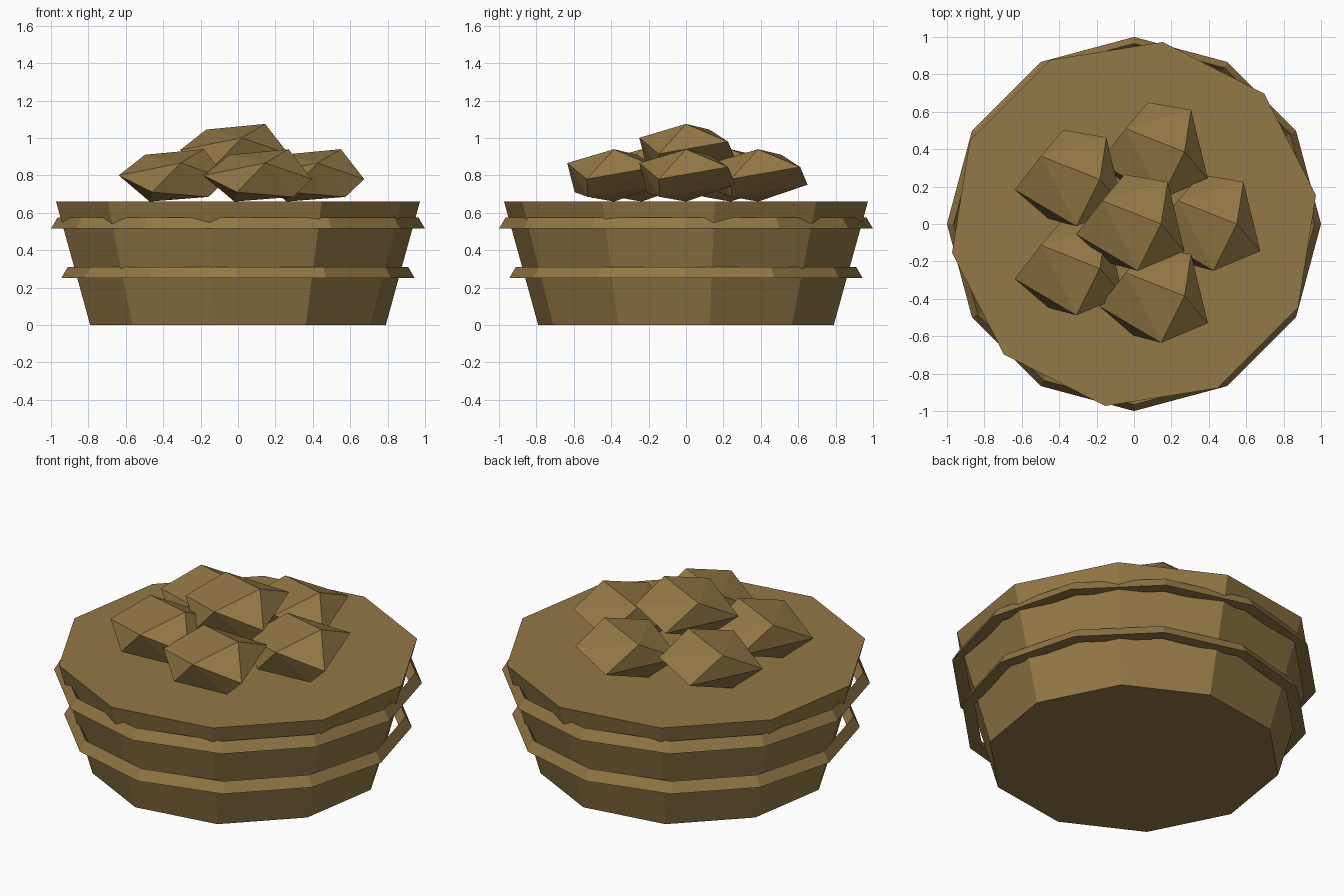
import bpy, bmesh, math
from math import sin, cos, radians

cube = bpy.data.objects.get("Cube")
if cube:
    bpy.data.objects.remove(cube, do_unlink=True)

brown = bpy.data.materials.new("warm_brown")
brown.use_nodes = True
color = (0.296, 0.188, 0.061, 1)
brown.diffuse_color = color
brown.node_tree.nodes["Principled BSDF"].inputs["Base Color"].default_value = color


def make_object(name, bm, location=(0, 0, 0)):
    """Turn a bmesh into a flat-shaded object."""
    bmesh.ops.recalc_face_normals(bm, faces=bm.faces)
    mesh = bpy.data.meshes.new(name)
    bm.to_mesh(mesh)
    bm.free()
    mesh.materials.append(brown)
    obj = bpy.data.objects.new(name, mesh)
    obj.location = location
    bpy.context.collection.objects.link(obj)
    return obj


def circle(bm, sides, radius, z, start=0):
    """Add a ring of vertices."""
    angles = [radians(start + 360 * i / sides) for i in range(sides)]
    return [bm.verts.new((radius * cos(a), radius * sin(a), z)) for a in angles]


def bridge(bm, lower, upper):
    """Join two vertex rings with quads."""
    n = len(lower)
    for i in range(n):
        j = (i + 1) % n
        bm.faces.new((lower[i], lower[j], upper[j], upper[i]))


# Tapered ten-sided tub with closed ends
bm = bmesh.new()
base = circle(bm, 10, 0.80, 0, start=9)
rim = circle(bm, 10, 0.985, 0.66, start=9)
bridge(bm, base, rim)
bm.faces.new(base)
bm.faces.new(rim)
make_object("tub", bm)


# Twelve-sided hoops with a triangular section
def make_hoop(name, radius, z):
    bm = bmesh.new()
    outer = circle(bm, 12, radius, z)
    top = circle(bm, 12, radius - 0.035, z + 0.06)
    inner = circle(bm, 12, radius - 0.07, z)
    for a, b in ((outer, top), (top, inner), (inner, outer)):
        bridge(bm, a, b)
    make_object(name, bm)


make_hoop("lower_hoop", 0.945, 0.25)
make_hoop("upper_hoop", 1.0, 0.515)

# Faceted lumps: the same flattened chunk, five around and one on top
chunk = [
    (0.145, 0, 0.14), (-0.17, 0.125, 0.11), (0.18, 0.225, 0.045),
    (0.27, -0.145, -0.02), (0.02, -0.25, 0.066), (-0.31, -0.055, 0),
    (-0.05, 0.265, -0.05), (-0.13, -0.21, -0.09),
    (-0.145, 0, -0.14), (0.17, -0.14, -0.115),
]


def make_lump(name, location):
    bm = bmesh.new()
    for point in chunk:
        bm.verts.new(point)
    bmesh.ops.convex_hull(bm, input=bm.verts)
    make_object(name, bm, location)


for i in range(5):
    a = math.tau * i / 5
    make_lump(f"lump_{i + 1}", (0.405 * cos(a), 0.405 * sin(a), 0.80))
make_lump("top_lump", (0, 0, 0.935))
